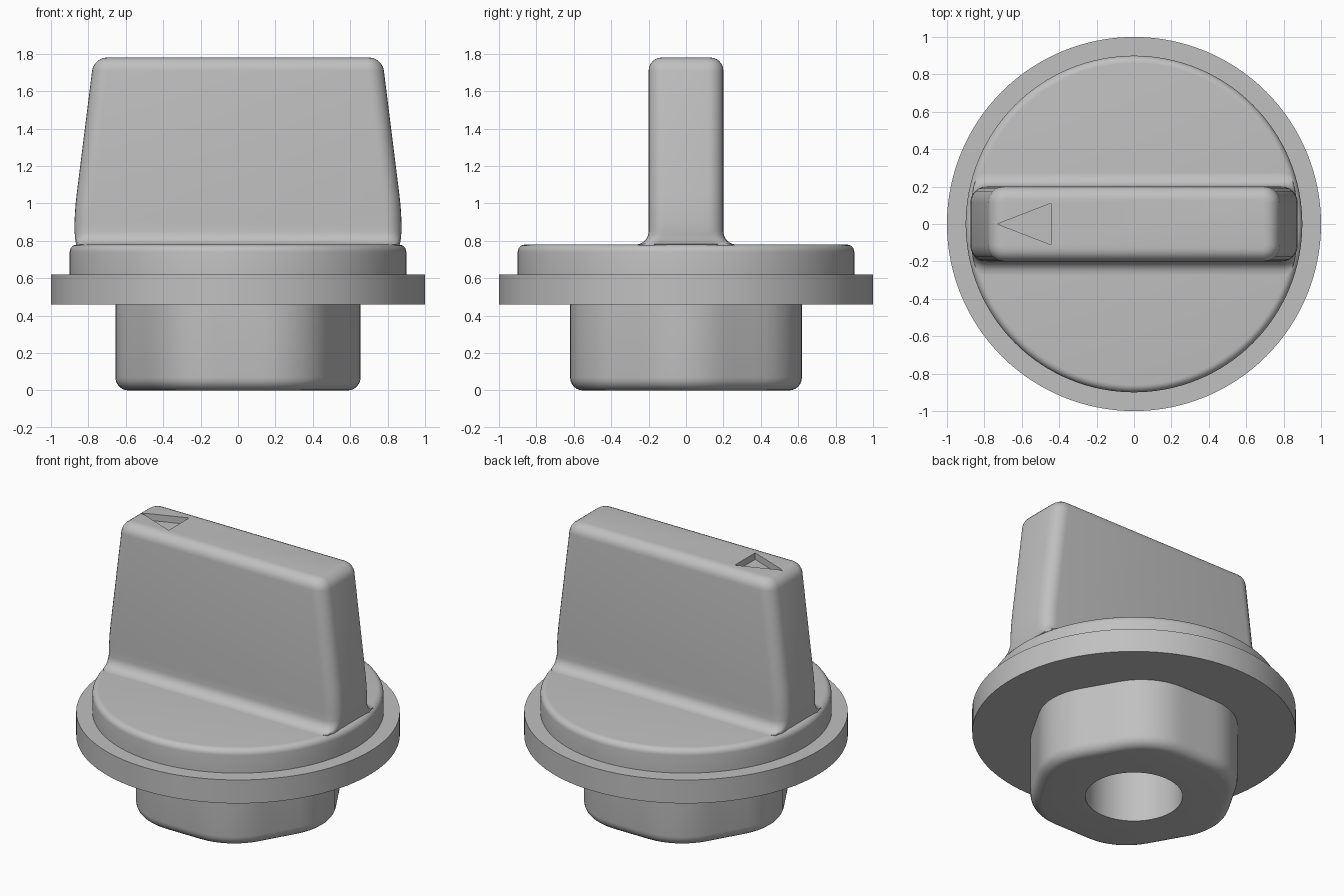
import bpy, bmesh
from math import sin, cos, pi, sqrt, hypot, radians, tan
from mathutils import Vector

if "Cube" in bpy.data.objects:
    bpy.data.objects.remove(bpy.data.objects["Cube"])

GREY = (0.53, 0.53, 0.53, 1)
mat = bpy.data.materials.new("plain grey")
mat.use_nodes = True
mat.diffuse_color = GREY
mat.node_tree.nodes["Principled BSDF"].inputs["Base Color"].default_value = GREY


def loft(name, rings, cap_start=True, cap_end=True):
    """Skin a stack of equal-length closed rings into one object."""
    bm = bmesh.new()
    loops = [[bm.verts.new(p) for p in ring] for ring in rings]
    n = len(loops[0])
    for a, b in zip(loops, loops[1:]):
        for i in range(n):
            j = (i + 1) % n
            bm.faces.new((a[i], a[j], b[j], b[i]))
    if cap_start:
        bm.faces.new(loops[0][::-1])
    if cap_end:
        bm.faces.new(loops[-1])
    bmesh.ops.recalc_face_normals(bm, faces=bm.faces)
    mesh = bpy.data.meshes.new(name)
    bm.to_mesh(mesh)
    bm.free()
    mesh.materials.append(mat)
    obj = bpy.data.objects.new(name, mesh)
    bpy.context.collection.objects.link(obj)
    return obj


def smooth(obj):
    bpy.ops.object.select_all(action="DESELECT")
    obj.select_set(True)
    bpy.context.view_layer.objects.active = obj
    bpy.ops.object.shade_smooth_by_angle(angle=radians(32))


def circle(r, z, n=128):
    return [(r * cos(2 * pi * i / n), r * sin(2 * pi * i / n), z) for i in range(n)]


def quarter(steps=6):
    return [pi / 2 * i / steps for i in range(steps + 1)]


# Flange, open in the middle for the bore
smooth(loft("flange", [circle(r, z) for r, z in
                       ((0.31, 0.46), (1, 0.46), (1, 0.62), (0.5, 0.62))], False, False))

# Raised disc with a rounded rim
RIM = 0.04
disc = [circle(0.9, 0.62)]
disc += [circle(0.9 - RIM + RIM * cos(t), 0.78 - RIM + RIM * sin(t)) for t in quarter()]
smooth(loft("raised_disc", disc, cap_start=False))


# Rounded six-sided boss with a round bore
def hexagon(inset, z):
    apothem, r = 0.62 - inset, 0.39 - inset
    pts = []
    for k in range(6):
        mid = k * pi / 3
        centre = (apothem - r) / cos(pi / 6)
        for s in range(9):
            a = mid + (s / 8 - 0.5) * pi / 3
            pts.append((centre * cos(mid) + r * cos(a), centre * sin(mid) + r * sin(a), z))
        # extra points along the flat side
        flat = mid + pi / 6
        half = (apothem - r) * tan(pi / 6)
        for s in (-0.5, 0, 0.5):
            pts.append((apothem * cos(flat) - s * half * sin(flat),
                        apothem * sin(flat) + s * half * cos(flat), z))
    return pts


def bore(z, r=0.3):
    return [(x * r / hypot(x, y), y * r / hypot(x, y), z) for x, y, _ in hexagon(0, z)]


EDGE = 0.07
boss = [hexagon(0, 0.47)]
boss += [hexagon(EDGE * (1 - cos(t)), EDGE * (1 - sin(t))) for t in quarter()]
boss += [bore(0), bore(0.6)]
smooth(loft("hex_boss", boss, cap_start=False))


# Tapered grip with a fillet at the foot and rounded edges
def half_width(z):
    if z < 0.85:
        return 0.875
    if z < 1.05:
        return 0.875 - 0.0125 * ((z - 0.85) / 0.2) ** 2
    return 0.8625 - (z - 1.05) * 0.125


def grip_ring(z, spread=0, inset=0, limit=0.89):
    hx, hy, r = half_width(z) - inset, 0.2 + spread - inset, 0.085 - inset
    pts = []
    for k, (sx, sy) in enumerate(((1, 1), (-1, 1), (-1, -1), (1, -1))):
        for t in quarter():
            a = t + k * pi / 2
            x, y = sx * (hx - r) + r * cos(a), sy * (hy - r) + r * sin(a)
            if spread and hypot(x, y) > limit:
                x = sx * sqrt(limit ** 2 - y ** 2)
            pts.append((x, y, z))
    return pts


FOOT = 0.07
grip = [grip_ring(0.7, FOOT, limit=0.88)]
grip += [grip_ring(0.78 + FOOT * (1 - cos(t)), FOOT * (1 - sin(t)), limit=0.88)
         for t in quarter()]
grip += [grip_ring(z) for z in (0.9, 0.95, 1, 1.05)]
grip += [grip_ring(1.78 - EDGE + EDGE * sin(t), inset=EDGE * (1 - cos(t))) for t in quarter()]
handle = loft("grip", grip)

# Arrow recess in the top of the grip
arrow = ((-0.73, 0), (-0.445, -0.11), (-0.445, 0.11))
cutter = loft("arrow_cutter", [[(x, y, z) for x, y in arrow] for z in (1.735, 1.9)])
cutter.hide_render = True
cutter.hide_viewport = True
cut = handle.modifiers.new("arrow_recess", "BOOLEAN")
cut.operation = "DIFFERENCE"
cut.solver = "EXACT"
cut.object = cutter
bpy.context.view_layer.objects.active = handle
bpy.ops.object.modifier_apply(modifier=cut.name)
bpy.data.objects.remove(cutter)
smooth(handle)
